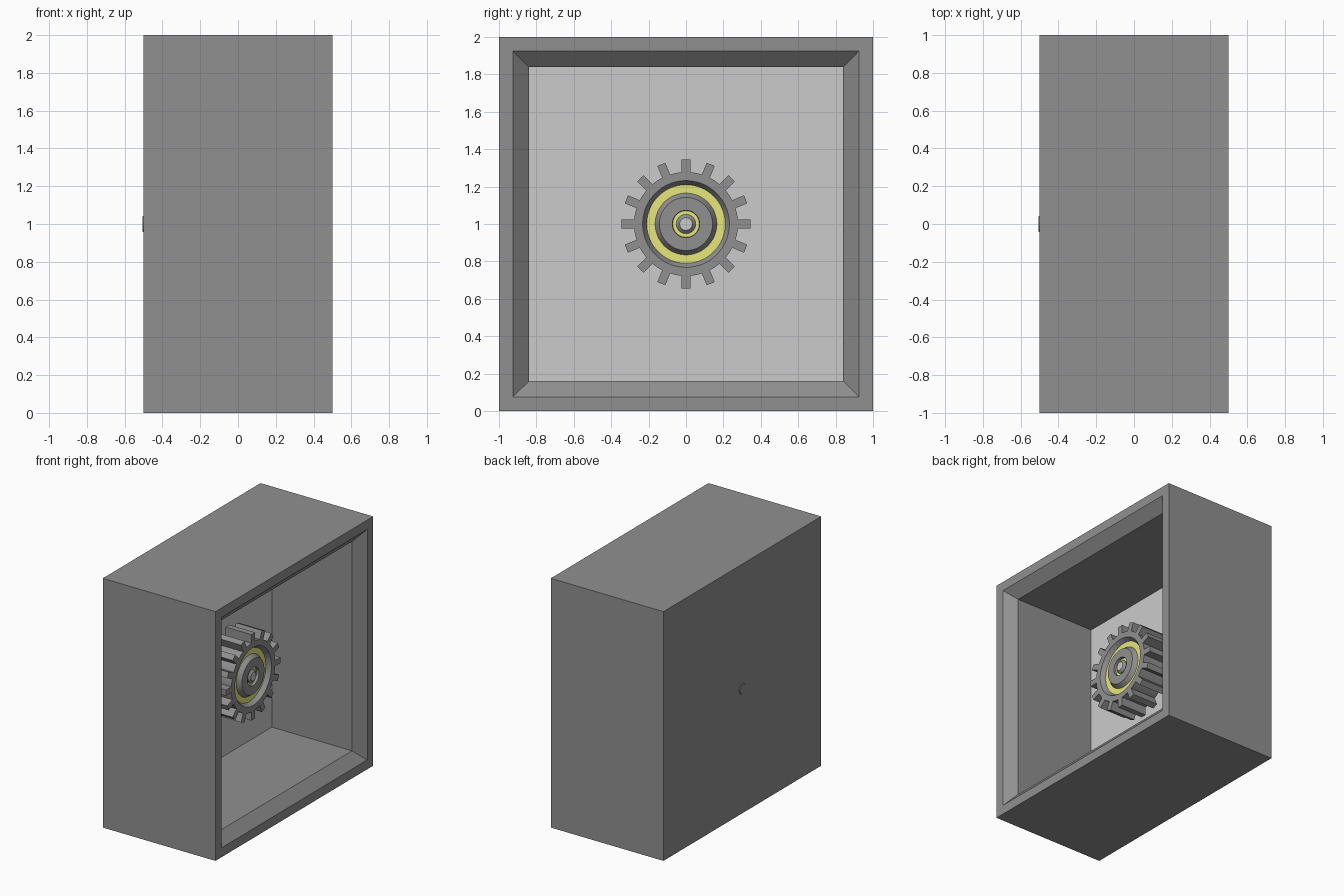
import bpy, bmesh, math
from mathutils import Matrix, Vector

if "Cube" in bpy.data.objects:
    bpy.data.objects.remove(bpy.data.objects["Cube"])


def material(name, rgb):
    m = bpy.data.materials.new(name)
    m.diffuse_color = (*rgb, 1)
    m.use_nodes = True
    m.node_tree.nodes["Principled BSDF"].inputs["Base Color"].default_value = m.diffuse_color
    return m


DARK = material("dark_grey", (0.28, 0.28, 0.28))
LIGHT = material("light_grey", (0.8, 0.8, 0.8))
YELLOW = material("yellow", (0.8, 0.8, 0.2))
AXIS = Vector((0, 0, 1))  # gear axis runs along x at z = 1


def finish(name, bm, mats, smooth=False):
    bmesh.ops.recalc_face_normals(bm, faces=bm.faces[:])
    me = bpy.data.meshes.new(name)
    bm.to_mesh(me)
    bm.free()
    for m in mats:
        me.materials.append(m)
    ob = bpy.data.objects.new(name, me)
    ob.location = AXIS
    bpy.context.collection.objects.link(ob)
    if smooth:
        bpy.ops.object.select_all(action='DESELECT')
        bpy.context.view_layer.objects.active = ob
        ob.select_set(True)
        bpy.ops.object.shade_smooth_by_angle(angle=math.radians(25))
    return ob


def sweep(profile, n, start=0.0, closed=False, accents=(), caps=False):
    """Revolve (x, radius) points about the x axis; accents = spans using material 1."""
    bm = bmesh.new()
    rings = []
    for x, r in profile:
        angles = [start + 2 * math.pi * i / n for i in range(n)]
        rings.append([bm.verts.new((x, r * math.cos(a), r * math.sin(a))) for a in angles])
    count = len(rings)
    for k in range(count if closed else count - 1):
        a, b = rings[k], rings[(k + 1) % count]
        for i in range(n):
            j = (i + 1) % n
            f = bm.faces.new((a[i], a[j], b[j], b[i]))
            f.material_index = 1 if k in accents else 0
    if caps:
        bm.faces.new(rings[0])
        bm.faces.new(rings[-1]).material_index = 1
    return bm


# Open square housing with a chamfered mouth and a light inner back wall
square = [(-0.5, 1.0), (0.5, 1.0), (0.5, 0.925), (0.424, 0.84), (-0.288, 0.84)]
square = [(x, h * math.sqrt(2)) for x, h in square]
finish("housing", sweep(square, 4, math.pi / 4, caps=True), [DARK, LIGHT])

# Gear body: one face profile mirrored to both sides, yellow groove floors
MID, HALF = 0.02, 0.115
face = [(0, 0.278), (0, 0.232), (0.035, 0.21), (0.035, 0.165), (0, 0.142),
        (0, 0.073), (0.02, 0.071), (0.02, 0.045)]
front = [(MID + HALF - d, r) for d, r in face]
back = [(MID - HALF + d, r) for d, r in reversed(face)]
n = len(face)
accents = (2, 6, n, n + 4)
finish("gear_body", sweep(front + back, 64, closed=True, accents=accents),
       [DARK, YELLOW], smooth=True)

# Sixteen straight teeth around the rim
TEETH = 16
bm = bmesh.new()
for i in range(TEETH):
    turn = Matrix.Rotation(2 * math.pi * i / TEETH, 4, 'X')
    place = Matrix.Translation((MID, 0, (0.270 + 0.345) / 2))
    size = Matrix.Diagonal((2 * HALF, 0.046, 0.345 - 0.270, 1))
    bmesh.ops.create_cube(bm, size=1, matrix=turn @ place @ size)
finish("gear_teeth", bm, [DARK])

# Axle with chamfered ends, just showing through the rear wall
axle = [(-0.505, 0.038), (-0.49, 0.052), (0.122, 0.052), (0.138, 0.034)]
finish("axle", sweep(axle, 32, caps=True), [DARK, LIGHT], smooth=True)
